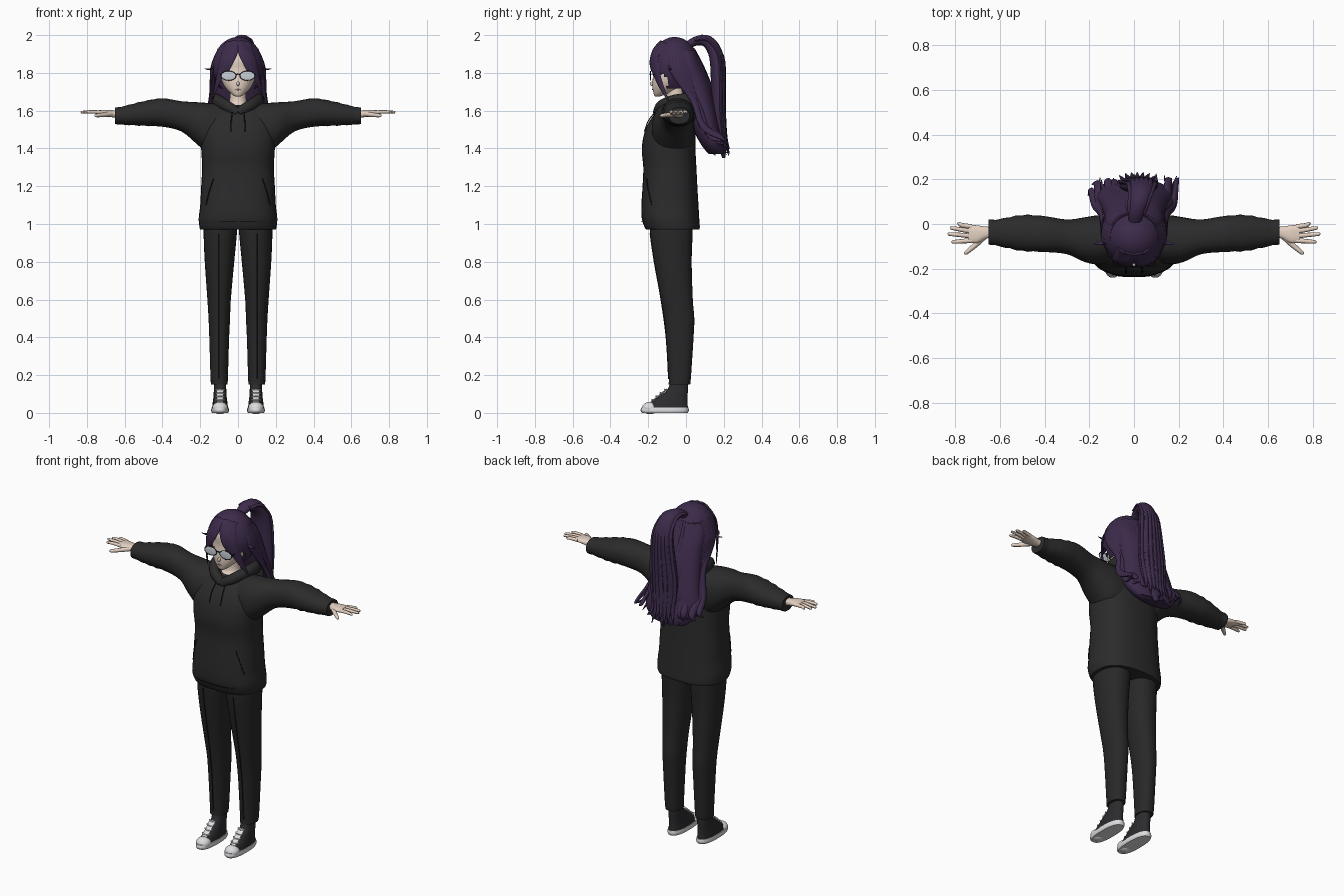
import bpy, bmesh, math, random
from mathutils import Vector, Matrix

random.seed(4)
if "Cube" in bpy.data.objects:
    bpy.data.objects.remove(bpy.data.objects["Cube"])


def material(name, r, g, b):
    m = bpy.data.materials.new(name)
    m.use_nodes = True
    m.diffuse_color = (r, g, b, 1)
    bsdf = m.node_tree.nodes["Principled BSDF"]
    bsdf.inputs["Base Color"].default_value = (r, g, b, 1)
    bsdf.inputs["Roughness"].default_value = .8
    return m


CLOTH = material("charcoal cloth", .024, .024, .024)
DENIM = material("dark trouser", .021, .021, .022)
SEAM = material("seam black", .008, .008, .008)
HAIR = material("plum hair", .046, .024, .07)
SKIN = material("pale skin", .78, .64, .54)
WHITE = material("shoe white", .72, .72, .74)
CANVAS = material("shoe canvas", .025, .025, .028)
LENS = material("glass grey", .58, .63, .68)
LIP = material("lip pink", .55, .3, .26)


def finish(bm, name, mat, mirror=False):
    """Turn a bmesh into one object, or a left and right pair."""
    for side in (("left_", "right_") if mirror else ("",)):
        if side == "right_":
            bmesh.ops.scale(bm, vec=(-1, 1, 1), verts=bm.verts)
        bmesh.ops.recalc_face_normals(bm, faces=bm.faces)
        mesh = bpy.data.meshes.new(side + name)
        bm.to_mesh(mesh)
        mesh.materials.append(mat)
        mesh.shade_smooth()
        mesh.set_sharp_from_angle(angle=math.radians(50))
        bpy.context.collection.objects.link(bpy.data.objects.new(side + name, mesh))
    bm.free()


def smooth(rows, k=4):
    """Pass a smooth curve through rows of numbers."""
    p = [rows[0], *rows, rows[-1]]
    out = []
    for i in range(1, len(p) - 2):
        for j in range(k):
            t = j / k
            out.append([.5 * (2*b + (c-a)*t + (2*a - 5*b + 4*c - d)*t*t + (3*b - a - 3*c + d)*t**3)
                        for a, b, c, d in zip(p[i-1], p[i], p[i+1], p[i+2])])
    return out + [list(rows[-1])]


def bridge(rings, name, mat, mirror):
    bm = bmesh.new()
    loops = [[bm.verts.new(v) for v in ring] for ring in rings]
    n = len(loops[0])
    for a, b in zip(loops, loops[1:]):
        for i in range(n):
            j = (i + 1) % n
            bm.faces.new((a[i], a[j], b[j], b[i]))
    bm.faces.new(loops[0])
    bm.faces.new(loops[-1])
    finish(bm, name, mat, mirror)


def loft(name, mat, axis, rows, power=2, mirror=False, ripple=0, n=32):
    """Rows hold position along the axis, then low and high of both other axes."""
    rings = []
    for t, a0, a1, b0, b1 in smooth(rows):
        grow = 1 + ripple * math.sin(t * 110) * (t > .38)
        ring = []
        for i in range(n):
            c, s = math.cos(math.tau * i / n), math.sin(math.tau * i / n)
            c, s = (math.copysign(abs(q) ** (2 / power), q) for q in (c, s))
            a = (a0 + a1) / 2 + c * grow * (a1 - a0) / 2
            b = (b0 + b1) / 2 + s * grow * (b1 - b0) / 2
            ring.append((t, a, b) if axis == "x" else (a, b, t))
        rings.append(ring)
    bridge(rings, name, mat, mirror)


def tube(name, mat, rows, side=None, mirror=False, n=8):
    """Rows hold a path point, then half width and half thickness."""
    rows = smooth(rows)
    rings = []
    for i, (x, y, z, w, h) in enumerate(rows):
        p = Vector((x, y, z))
        t = Vector(rows[min(i+1, len(rows)-1)][:3]) - Vector(rows[max(i-1, 0)][:3])
        t.normalize()
        u = Vector(side) if side else t.cross(Vector((x, y + .06, 0)))
        u = (u - t * u.dot(t)).normalized()
        v = t.cross(u)
        rings.append([p + u * w * math.cos(math.tau * k / n) + v * h * math.sin(math.tau * k / n)
                      for k in range(n)])
    bridge(rings, name, mat, mirror)


def line(name, mat, points, r=.003, mirror=True, side=(1, .1, .2)):
    tube(name, mat, [(*p, r, r) for p in points], side, mirror, 6)


def ball(name, mat, centre, radii, mirror=False, cut=None):
    bm = bmesh.new()
    bmesh.ops.create_uvsphere(bm, u_segments=40, v_segments=28, radius=1,
                              matrix=Matrix.Translation(centre) @ Matrix.Diagonal((*radii, 1)))
    if cut:
        gone = [f for f in bm.faces if cut(f.calc_center_median())]
        bmesh.ops.delete(bm, geom=gone, context="FACES")
    finish(bm, name, mat, mirror)


# Hooded top: body, sleeves, hood, pocket edges and cords
body = [(.97, .2, -.21, .07), (.985, .204, -.22, .073), (1.03, .208, -.234, .07),
        (1.1, .2, -.236, .066), (1.2, .195, -.23, .06), (1.3, .19, -.226, .055),
        (1.4, .195, -.234, .05), (1.5, .2, -.215, .05), (1.58, .17, -.17, .04),
        (1.63, .11, -.12, .03)]
loft("hoodie_body", CLOTH, "z", [(z, -w, w, f, b) for z, w, f, b in body], 2.5)
loft("sleeve", CLOTH, "x", [
    (.05, -.16, .04, 1.36, 1.63), (.15, -.18, .04, 1.37, 1.64), (.22, -.17, .03, 1.425, 1.645),
    (.3, -.135, .02, 1.49, 1.65), (.4, -.125, .035, 1.515, 1.665), (.5, -.12, .04, 1.52, 1.65),
    (.6, -.1, .022, 1.525, 1.625), (.65, -.09, .018, 1.53, 1.615)], 2.2, True, .03)
tube("hood_collar", CLOTH, [
    (0, -.15, 1.59, .025, .025), (.06, -.13, 1.625, .03, .028), (.105, -.06, 1.65, .035, .03),
    (.1, .03, 1.65, .04, .03), (0, .07, 1.63, .04, .03)], (0, .1, 1), True, 14)
ball("hood_back", CLOTH, (0, .04, 1.6), (.14, .055, .075))
line("pocket_edge", SEAM, [(.13, -.207, 1.24), (.15, -.2, 1.18), (.17, -.182, 1.1)])
line("hood_cord", SEAM, [(.03, -.166, 1.59), (.036, -.2, 1.545), (.036, -.22, 1.49)])
line("hem_seam", SEAM, [(0, -.236, 1.015), (.09, -.228, 1.015), (.17, -.18, 1.015)], .002, True, (0, 0, 1))

# Trousers with a front crease
loft("trouser_leg", DENIM, "z", [
    (.15, .055, .143, -.092, .022), (.2, .053, .146, -.092, .027), (.4, .047, .152, -.105, .04),
    (.5, .042, .156, -.115, .044), (.6, .038, .162, -.132, .036), (.8, .02, .176, -.168, .03),
    (.95, .006, .182, -.19, .035), (1.05, 0, .18, -.19, .035)], 2.2, True)
line("trouser_crease", SEAM, [(.1, -.19, .95), (.1, -.168, .8), (.1, -.132, .6),
                              (.1, -.105, .4), (.1, -.092, .18)])

# Shoes: sole, canvas upper, toe cap, tongue and laces
loft("shoe_sole", WHITE, "z", [(0, .052, .138, -.232, .01), (.012, .048, .142, -.24, .015),
                               (.028, .05, .14, -.236, .013)], 2.5, True)
loft("shoe_upper", CANVAS, "z", [
    (.026, .053, .137, -.215, .01), (.055, .056, .134, -.19, .008), (.085, .06, .13, -.145, .008),
    (.12, .062, .128, -.1, .01), (.17, .063, .127, -.082, .01)], 2.3, True)
ball("toe_cap", WHITE, (.095, -.19, .026), (.041, .042, .033), True)
tube("shoe_tongue", WHITE, [(.095, -.185, .058, .014, .004), (.095, -.148, .087, .018, .004),
                            (.095, -.102, .125, .02, .004)], (1, 0, 0), True)
for i in range(4):
    y, z = -.176 + .022 * i, .068 + .018 * i
    line(f"shoe_lace_{i}", WHITE, [(.07, y + .012, z), (.095, y - .004, z + .002), (.12, y + .012, z)],
         .004, True, (0, 0, 1))

# Hands
loft("palm", SKIN, "x", [(.62, -.06, -.012, 1.562, 1.6), (.66, -.065, -.012, 1.564, 1.602),
                         (.7, -.085, -.006, 1.572, 1.604), (.74, -.083, -.004, 1.58, 1.602)], 2.4, True)
for name, base, tip, reach in (("little", -.012, .002, .79), ("ring", -.033, -.018, .822),
                               ("middle", -.054, -.045, .832), ("index", -.074, -.08, .815)):
    tube(name + "_finger", SKIN, [(.725, base, 1.591, .011, .01), (.77, (base + tip) / 2, 1.594, .01, .009),
                                  (reach - .008, tip, 1.592, .008, .007), (reach, tip, 1.591, .003, .003)],
         (0, 1, 0), True)
tube("thumb", SKIN, [(.67, -.055, 1.582, .015, .014), (.71, -.095, 1.578, .012, .012),
                     (.75, -.128, 1.574, .009, .009), (.757, -.135, 1.573, .003, .003)], (1, 0, 0), True)

# Neck, head and face
neck = [(1.58, .075, -.14, .02), (1.62, .062, -.125, .01), (1.65, .045, -.1, -.01), (1.73, .042, -.1, -.01)]
loft("neck", SKIN, "z", [(z, -w, w, f, b) for z, w, f, b in neck])
head = [(1.675, .012, -.162, -.14), (1.685, .03, -.17, -.11), (1.72, .066, -.177, -.03),
        (1.76, .087, -.177, .02), (1.82, .097, -.17, .04), (1.88, .098, -.17, .04), (1.94, .07, -.135, .02)]
loft("head", SKIN, "z", [(z, -w, w, f, b) for z, w, f, b in head], 2.1)
ball("nose", SKIN, (0, -.178, 1.742), (.008, .013, .012))
ball("mouth", LIP, (0, -.177, 1.711), (.015, .004, .003))
ball("eye", SEAM, (.045, -.159, 1.783), (.022, .004, .018), True)

# Glasses
ball("lens", LENS, (.05, -.188, 1.785), (.039, .003, .024), True)
line("lens_rim", SEAM, [(.05 + .04 * math.cos(a), -.188, 1.785 + .025 * math.sin(a))
                        for a in (math.tau * i / 12 for i in range(13))], .002, True, (0, 1, 0))
line("glasses_bridge", SEAM, [(-.012, -.189, 1.79), (0, -.191, 1.795), (.012, -.189, 1.79)], .003, False, (0, 1, 0))
line("glasses_arm", SEAM, [(.09, -.186, 1.792), (.102, -.12, 1.795), (.102, -.04, 1.795)], .002)

# Hair cap, open over the face
ball("hair_cap", HAIR, (0, -.06, 1.83), (.134, .13, .16), cut=lambda c: c.z < 1.72
     or (c.y < -.1 and c.z < 1.93 - 1.3 * abs(c.x)))


def cap_front(x, z):
    k = 1 - (x / .135) ** 2 - (max(z - 1.83, 0) / .16) ** 2
    return -.063 - .13 * math.sqrt(max(.05, k))


# Parted fringe running into the long side locks
for i in range(7):
    f = i / 6
    rows = []
    for t in (0, .25, .5, .75, 1):
        x = .006 + .05 * f + t * (.05 + .03 * f)
        z = 1.965 - .005 * f - t * (.16 + .15 * f ** 1.5)
        rows.append((x, cap_front(x, z), z, .021 * (1 - t ** 3) + .002, .007 * (1 - t ** 3) + .001))
    tube(f"fringe_lock_{i}", HAIR, rows, None, True)
tube("side_tuft", HAIR, [(.11, -.08, 1.85, .012, .008), (.145, -.085, 1.82, .009, .005),
                         (.178, -.09, 1.822, .002, .001)], (0, 1, 0), True)

# Loose back hair: one mass with tapered locks over it
mass = [(1.92, .1, -.08, .05), (1.85, .128, -.07, .08), (1.75, .132, -.04, .125), (1.6, .15, .02, .165),
        (1.5, .17, .04, .185), (1.42, .16, .08, .2), (1.37, .11, .12, .2)]
loft("back_hair", HAIR, "z", [(z, -w, w, f, b) for z, w, f, b in mass], 2.2)
for i in range(26):
    u = -1 + i / 12.5
    a, r = u * 1.7, random.uniform
    w = r(.018, .028)
    tube(f"back_lock_{i}", HAIR, [
        (.1 * math.sin(a), -.06 + .1 * math.cos(a), 1.925, w * .6, .008),
        (.135 * math.sin(a), -.05 + .14 * math.cos(a), 1.82, w, .012),
        (.14 * u, .04 + .11 * (1 - u * u), 1.66, w, .014),
        (.175 * u, .09 + .09 * (1 - u * u), 1.52, w, .014),
        (.185 * u + r(-.01, .01), r(.12, .2), 1.42 + .04 * abs(u), w * .7, .01),
        (.195 * u + r(-.015, .015), r(.12, .225), 1.35 + .07 * abs(u) + r(0, .03), .002, .002)])

# High ponytail with surface strands
tail = [(0, -.01, 1.93, .025, .02), (.01, .05, 1.968, .035, .024), (.025, .115, 1.965, .045, .033),
        (.035, .16, 1.89, .06, .038), (.03, .17, 1.75, .075, .038), (.02, .172, 1.6, .085, .036),
        (.015, .185, 1.46, .07, .03), (.01, .2, 1.35, .01, .008)]
tube("ponytail", HAIR, tail, (1, 0, 0), False, 20)
for i in range(7):
    c = -.9 + .3 * i
    d = .85 * math.sqrt(1 - c * c)
    strand = [(x + c * w, y + d * h * (z < 1.95), z + d * h * (z > 1.95) * .6, .012, .009)
              for x, y, z, w, h in tail[1:-1]]
    x, y, z, w, h = strand[-1]
    strand.append((x + c * .02, y + .02, 1.36 + random.uniform(0, .04), .002, .002))
    tube(f"ponytail_strand_{i}", HAIR, strand, (1, 0, 0))
